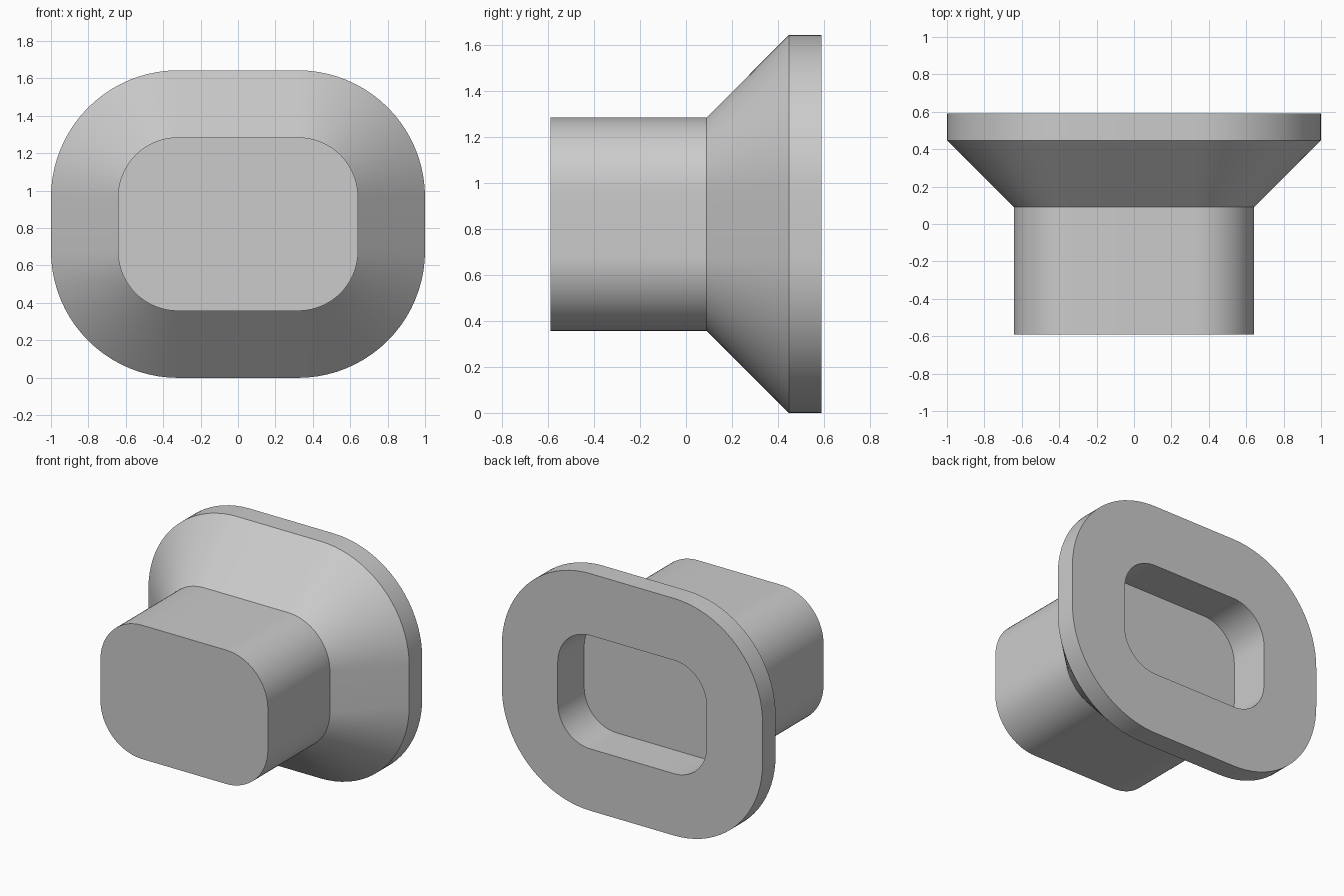
import bpy, bmesh
from math import cos, sin, pi, radians

if "Cube" in bpy.data.objects:
    bpy.data.objects.remove(bpy.data.objects["Cube"], do_unlink=True)

CORE_X, CORE_Z = 0.321, 0.143   # corner centres shared by every section
MID_Z = 0.821
SEGMENTS = 20                   # per rounded corner

grey = bpy.data.materials.new("plain grey")
grey.use_nodes = True
colour = (0.6, 0.6, 0.6, 1)
grey.diffuse_color = colour
grey.node_tree.nodes["Principled BSDF"].inputs["Base Color"].default_value = colour


def section(bm, y, radius):
    """Ring of vertices forming a rounded rectangle facing along y."""
    ring = []
    for corner, (sx, sz) in enumerate(((1, 1), (-1, 1), (-1, -1), (1, -1))):
        for i in range(SEGMENTS + 1):
            a = (corner + i / SEGMENTS) * pi / 2
            ring.append(bm.verts.new((sx * CORE_X + radius * cos(a), y,
                                      MID_Z + sz * CORE_Z + radius * sin(a))))
    return ring


def loft(name, stations):
    """Skin the sections in order and cap both ends."""
    bm = bmesh.new()
    rings = [section(bm, y, r) for y, r in stations]
    for a, b in zip(rings, rings[1:]):
        for i in range(len(a)):
            j = (i + 1) % len(a)
            bm.faces.new((a[i], a[j], b[j], b[i]))
    bm.faces.new(rings[0])
    bm.faces.new(rings[-1])
    bmesh.ops.recalc_face_normals(bm, faces=bm.faces)
    mesh = bpy.data.meshes.new(name)
    bm.to_mesh(mesh)
    bm.free()
    mesh.materials.append(grey)
    obj = bpy.data.objects.new(name, mesh)
    bpy.context.collection.objects.link(obj)
    bpy.ops.object.select_all(action="DESELECT")
    obj.select_set(True)
    bpy.context.view_layer.objects.active = obj
    bpy.ops.object.shade_smooth_by_angle(angle=radians(30))
    return obj


# Neck, flare and flange, then the recess sunk into the back
loft("flared_plug", [
    (-0.59, 0.321),   # neck front
    (0.09, 0.321),    # neck meets flare
    (0.447, 0.679),   # flare meets flange
    (0.59, 0.679),    # flange back
    (0.59, 0.25),     # recess opening
    (0.30, 0.25),     # recess floor
])
